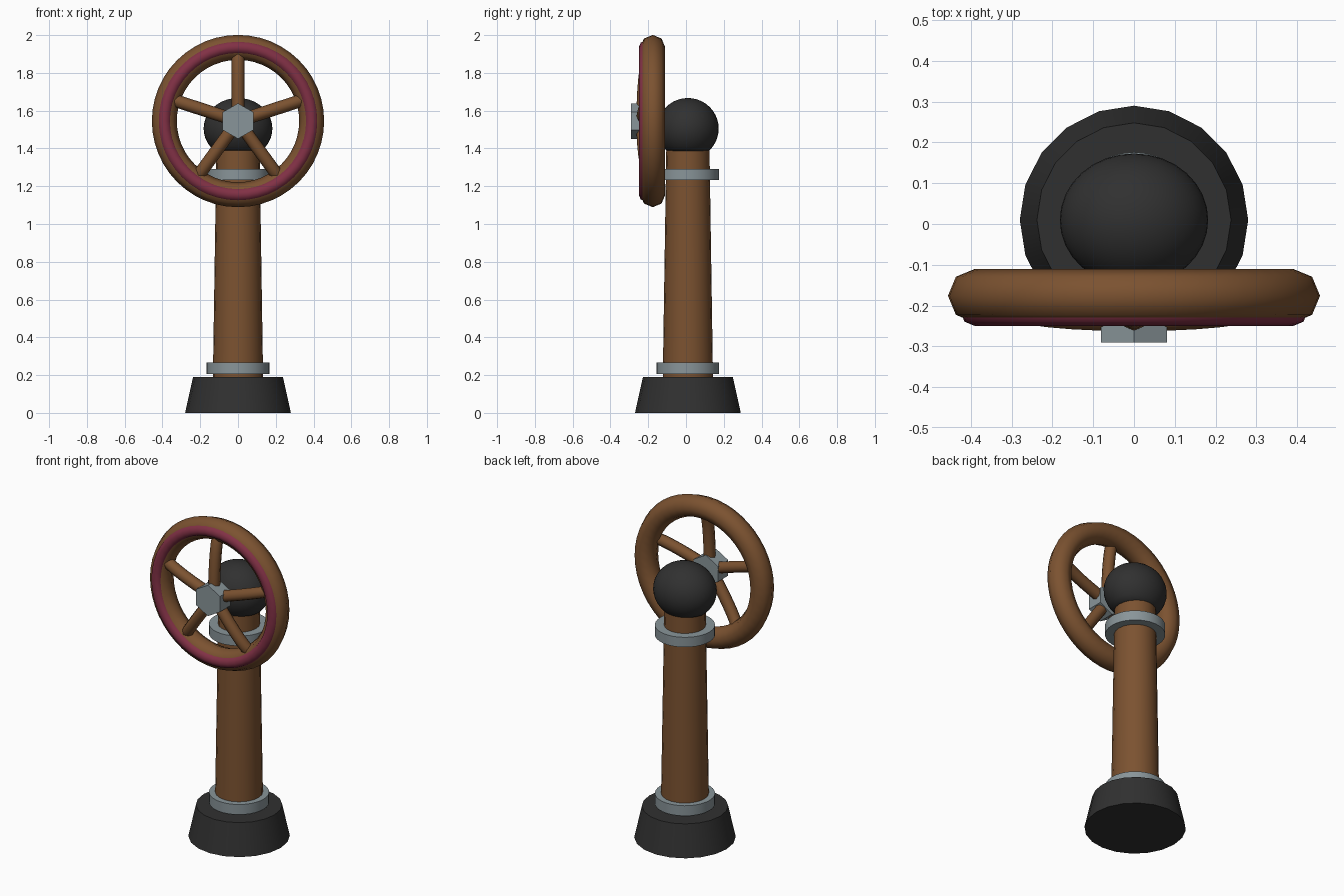
import bpy
from math import sin, cos, pi, sqrt, radians
from mathutils import Vector

cube = bpy.data.objects.get("Cube")
if cube:
    bpy.data.objects.remove(cube, do_unlink=True)


def material(name, rgb):
    m = bpy.data.materials.new(name)
    m.use_nodes = True
    color = (*rgb, 1)
    m.diffuse_color = color
    m.node_tree.nodes["Principled BSDF"].inputs["Base Color"].default_value = color
    return m


BROWN = material("brown", (0.20, 0.085, 0.03))
BLACK = material("charcoal", (0.03, 0.03, 0.03))
STEEL = material("steel_grey", (0.25, 0.30, 0.32))
RED = material("crimson", (0.22, 0.03, 0.06))

POST_Y = 0.01
HUB_Z = 1.545
RIM_Y = -0.176
RIM_R = 0.39


def finish(name, mat, angle=35):
    ob = bpy.context.object
    ob.name = name
    ob.data.materials.append(mat)
    bpy.ops.object.shade_smooth_by_angle(angle=radians(angle))
    return ob


def post_part(name, mat, r_low, r_top, z_low, z_top, sides=20):
    bpy.ops.mesh.primitive_cone_add(vertices=sides, radius1=r_low, radius2=r_top,
                                    depth=z_top - z_low,
                                    location=(0, POST_Y, (z_low + z_top) / 2))
    return finish(name, mat)


def wheel_ring(name, mat, major, minor, y, sides):
    bpy.ops.mesh.primitive_torus_add(major_segments=48, minor_segments=sides,
                                     major_radius=major, minor_radius=minor,
                                     location=(0, y, HUB_Z), rotation=(pi / 2, 0, 0))
    return finish(name, mat, 70)


# Standing post with base and collars
post_part("base", BLACK, 0.28, 0.238, 0, 0.19)
post_part("column", BROWN, 0.133, 0.114, 0.18, 1.42)
post_part("lower_collar", STEEL, 0.166, 0.166, 0.205, 0.267, 32)
post_part("upper_collar", STEEL, 0.166, 0.166, 1.232, 1.292, 32)

# Rounded cap with a flattened underside
bpy.ops.mesh.primitive_uv_sphere_add(segments=32, ring_count=20, radius=1,
                                     location=(0, POST_Y, 1.505))
cap = finish("cap", BLACK)
for v in cap.data.vertices:
    v.co = Vector((v.co.x * 0.182, v.co.y * 0.163, max(v.co.z * 0.162, -0.122)))

# Rim and its front trim
wheel_ring("wheel_rim", BROWN, RIM_R, 0.066, RIM_Y, 8)
wheel_ring("rim_trim", RED, RIM_R, 0.036, -0.214, 8)

# Hexagonal hub
bpy.ops.mesh.primitive_cylinder_add(vertices=6, radius=0.094, depth=0.1,
                                    location=(0, -0.24, HUB_Z), rotation=(pi / 2, 0, 0))
finish("hub", STEEL, 20)


# Five spokes bowed forward from rim to hub
def spoke(index):
    angle = pi / 2 + index * 2 * pi / 5
    curve = bpy.data.curves.new("spoke", "CURVE")
    curve.dimensions = "3D"
    curve.bevel_depth = 0.034
    curve.bevel_resolution = 2
    steps = 9
    line = curve.splines.new("POLY")
    line.points.add(steps - 1)
    for i, p in enumerate(line.points):
        t = sin(pi / 2 * i / (steps - 1))
        r = 0.03 + 0.34 * t
        y = RIM_Y - 0.052 * sqrt(max(0, 1 - t * t))
        p.co = (r * cos(angle), y, HUB_Z + r * sin(angle), 1)
    ob = bpy.data.objects.new(f"spoke_{index + 1}", curve)
    bpy.context.collection.objects.link(ob)
    bpy.ops.object.select_all(action="DESELECT")
    ob.select_set(True)
    bpy.context.view_layer.objects.active = ob
    bpy.ops.object.convert(target="MESH")
    finish(f"spoke_{index + 1}", BROWN, 60)


for k in range(5):
    spoke(k)
